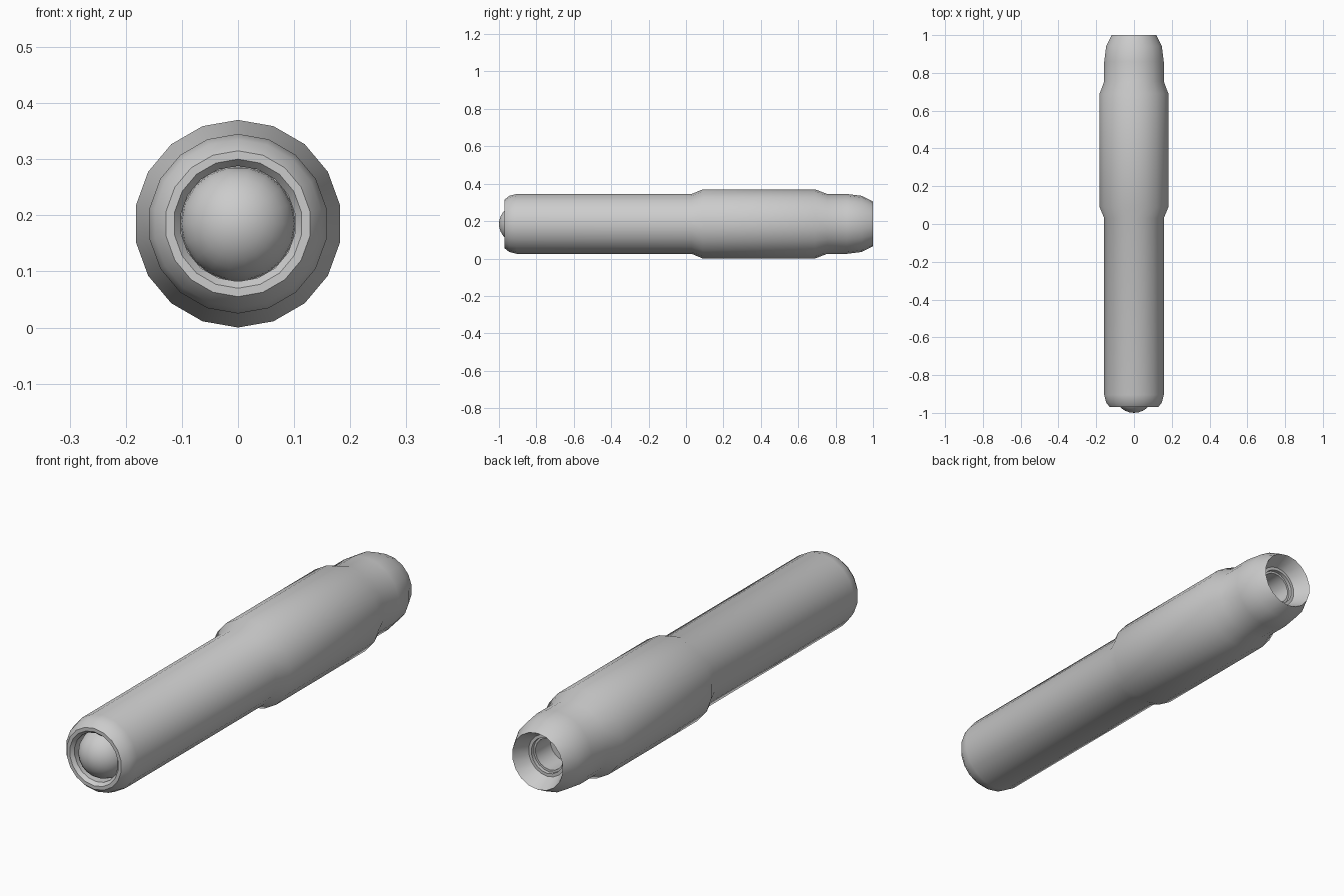
import bpy, bmesh, math
from mathutils import Matrix

if "Cube" in bpy.data.objects:
    bpy.data.objects.remove(bpy.data.objects["Cube"])

SIDES = 18
CENTRE_Z = 0.185


def smooth(obj, angle=30):
    bpy.ops.object.select_all(action='DESELECT')
    obj.select_set(True)
    bpy.context.view_layer.objects.active = obj
    bpy.ops.object.shade_smooth_by_angle(angle=math.radians(angle))


def finish(name, bm):
    bmesh.ops.recalc_face_normals(bm, faces=bm.faces)
    mesh = bpy.data.meshes.new(name)
    bm.to_mesh(mesh)
    bm.free()
    obj = bpy.data.objects.new(name, mesh)
    bpy.context.collection.objects.link(obj)
    smooth(obj)
    return obj


def lathe(name, profile):
    """Revolve (y, radius) points about the long axis."""
    bm = bmesh.new()
    rings = []
    for y, r in profile:
        ring = []
        for i in range(SIDES):
            a = math.tau * i / SIDES
            ring.append(bm.verts.new((r * math.sin(a), y, CENTRE_Z + r * math.cos(a))))
        rings.append(ring)
    for a, b in zip(rings, rings[1:]):
        for i in range(SIDES):
            j = (i + 1) % SIDES
            bm.faces.new((a[i], a[j], b[j], b[i]))
    bm.faces.new(rings[0])
    bm.faces.new(rings[-1])
    return finish(name, bm)


# Casing: front socket, barrel, thicker grip, tapered tail, stepped rear recess
lathe("casing", [
    (-0.90, 0.103), (-0.955, 0.103), (-0.97, 0.115), (-0.97, 0.13),
    (-0.945, 0.15), (-0.905, 0.16), (0.03, 0.16), (0.09, 0.185),
    (0.69, 0.185), (0.755, 0.16), (0.86, 0.16), (0.94, 0.15),
    (1.00, 0.12), (0.935, 0.088), (0.935, 0.075), (0.92, 0.075),
    (0.92, 0.066), (0.82, 0.066),
])

# Round lens seated in the front socket
bm = bmesh.new()
bmesh.ops.create_uvsphere(
    bm, u_segments=SIDES, v_segments=14, radius=0.103,
    matrix=Matrix.Translation((0, -0.897, CENTRE_Z)) @ Matrix.Rotation(math.pi / 2, 4, 'X')
    @ Matrix.Rotation(math.pi / 2, 4, 'Z'))
finish("lens", bm)
